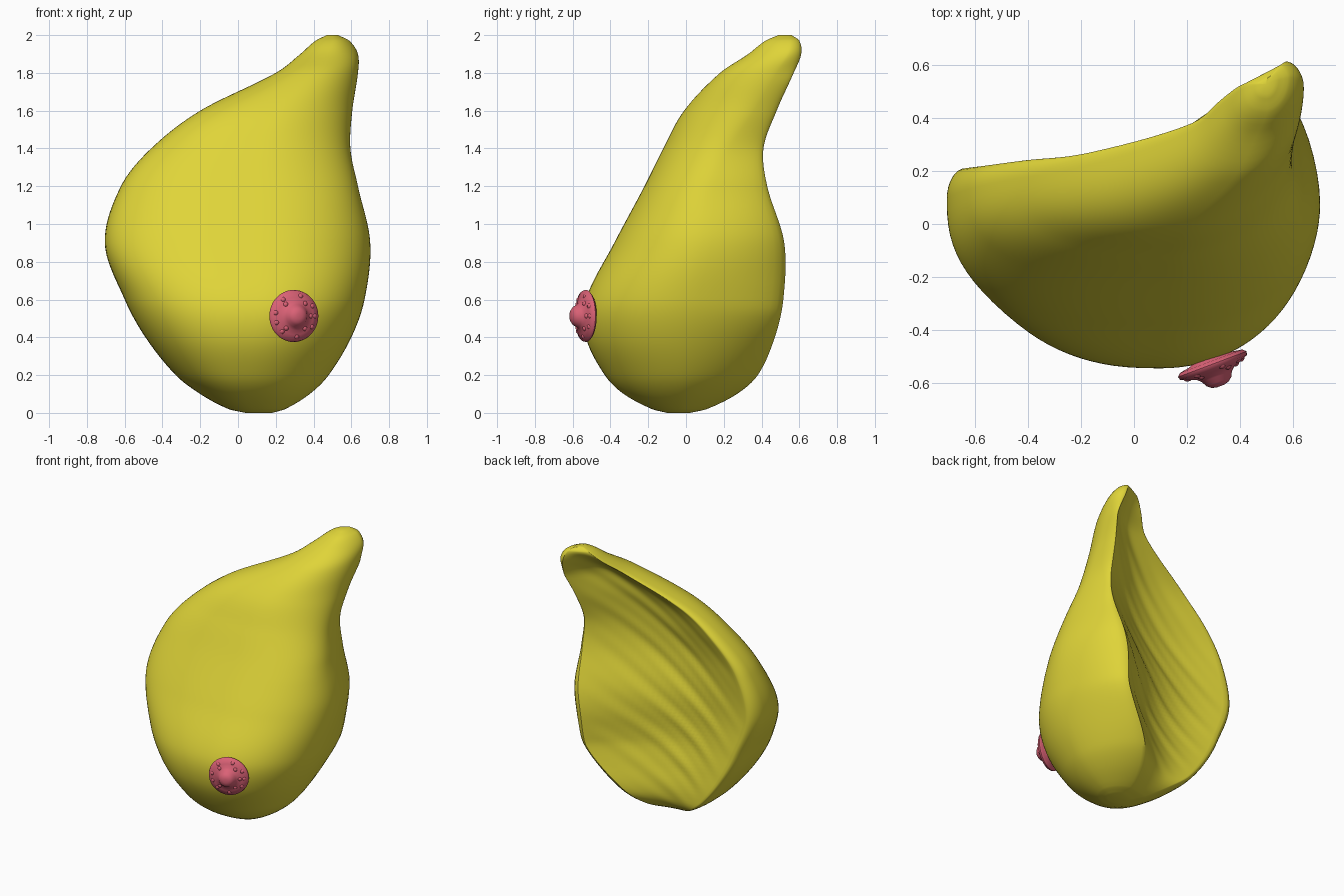
import bpy, bmesh, math
from mathutils import Vector, Matrix

if "Cube" in bpy.data.objects:
    bpy.data.objects.remove(bpy.data.objects["Cube"])


def material(name, rgb):
    m = bpy.data.materials.new(name)
    m.diffuse_color = (*rgb, 1)
    m.use_nodes = True
    m.node_tree.nodes["Principled BSDF"].inputs["Base Color"].default_value = m.diffuse_color
    return m


def make_object(name, bm, mat, angle):
    bmesh.ops.recalc_face_normals(bm, faces=bm.faces)
    me = bpy.data.meshes.new(name)
    bm.to_mesh(me)
    bm.free()
    me.materials.append(mat)
    ob = bpy.data.objects.new(name, me)
    bpy.context.collection.objects.link(ob)
    bpy.context.view_layer.objects.active = ob
    ob.select_set(True)
    bpy.ops.object.shade_smooth_by_angle(angle=math.radians(angle))
    ob.select_set(False)
    return ob


yellow = material("yellow", (0.74, 0.66, 0.04))
pink = material("pink", (0.70, 0.12, 0.18))

# Height sections: z, left x, right x, front y, front apex x, left rim y, right rim y, hollow depth
ROWS = [
    (0.00, 0.04, 0.18, -0.10, 0.11, -0.01, 0.02, 0.00),
    (0.02, -0.05, 0.25, -0.18, 0.10, 0.08, 0.11, 0.00),
    (0.10, -0.20, 0.38, -0.33, 0.07, 0.20, 0.27, 0.03),
    (0.20, -0.33, 0.48, -0.43, 0.06, 0.23, 0.38, 0.07),
    (0.40, -0.49, 0.60, -0.53, 0.08, 0.23, 0.47, 0.13),
    (0.60, -0.60, 0.67, -0.53, 0.11, 0.22, 0.515, 0.17),
    (0.90, -0.705, 0.70, -0.38, 0.12, 0.21, 0.52, 0.18),
    (1.20, -0.62, 0.635, -0.22, 0.12, 0.22, 0.43, 0.16),
    (1.40, -0.46, 0.595, -0.12, 0.13, 0.24, 0.41, 0.13),
    (1.60, -0.20, 0.605, -0.01, 0.20, 0.27, 0.48, 0.11),
    (1.80, 0.20, 0.635, 0.18, 0.38, 0.38, 0.57, 0.08),
    (1.90, 0.33, 0.635, 0.33, 0.46, 0.48, 0.61, 0.04),
    (1.97, 0.41, 0.59, 0.42, 0.50, 0.53, 0.60, 0.00),
    (2.00, 0.47, 0.53, 0.49, 0.50, 0.53, 0.56, 0.00),
]


def slope(i, k):
    a, b = ROWS[max(i - 1, 0)], ROWS[min(i + 1, len(ROWS) - 1)]
    return (b[k] - a[k]) / (b[0] - a[0])


def section(i, t):
    """Smooth (Hermite) blend between row i and row i + 1."""
    a, b = ROWS[i], ROWS[i + 1]
    h = b[0] - a[0]
    out = [a[0] + h * t]
    for k in range(1, 8):
        out.append((2*t**3 - 3*t*t + 1) * a[k] + (t**3 - 2*t*t + t) * h * slope(i, k)
                   + (3*t*t - 2*t**3) * b[k] + (t**3 - t*t) * h * slope(i + 1, k))
    return out


def ramp(z, z0, z1):
    t = min(1, max(0, (z - z0) / (z1 - z0)))
    return t * t * (3 - 2 * t)


def arc(c, rx, ry, a0, a1, n, e):
    """Superellipse arc around c, end point left out."""
    pts = []
    for j in range(n):
        a = math.radians(a0 + (a1 - a0) * j / n)
        s, co = math.sin(a), math.cos(a)
        pts.append((c[0] + rx * math.copysign(abs(s) ** e, s),
                    c[1] - ry * math.copysign(abs(co) ** e, co)))
    return pts


def ring(sec):
    z, xl, xr, yf, xf, yl, yr, depth = sec
    w = xr - xl
    wl = yf + (yl - yf) * 0.8                              # y of the widest points
    wr = yf + (yr - yf) * (0.52 + 0.22 * ramp(z, 1.1, 1.7))
    tuck = (0.15 - 0.10 * ramp(z, 0.7, 1.4) + 0.15 * ramp(z, 1.75, 1.95)
            + 0.33 * max(0, 1 - z / 0.55) ** 1.5)
    bl, br = (xl + 0.05 * w, yl), (xr - tuck * w, yr)      # back rim corners
    full = 0.82 - 0.05 * ramp(z, 0.4, 0.9)                 # left side is squarer
    pts = []
    # left flank, left front, right front
    for j in range(8):
        a = math.pi / 2 * j / 8
        pts.append((bl[0] + (xl - bl[0]) * math.sin(a), wl + (yl - wl) * math.cos(a)))
    pts += arc((xf, wl), xf - xl, wl - yf, -90, 0, 24, full)
    pts += arc((xf, wr), xr - xf, wr - yf, 0, 90, 24, 0.96 + 0.1 * ramp(z, 1.1, 1.7))
    # right flank
    for j in range(10):
        a = math.pi / 2 * j / 10
        pts.append((br[0] + (xr - br[0]) * math.cos(a) ** 1.2,
                    wr + (yr - wr) * math.sin(a) ** 1.2))
    # hollow back with slanting grooves
    for j in range(40):
        t = j / 40
        x = br[0] + (bl[0] - br[0]) * t
        dip = math.sin(math.pi * t)
        q = z - 0.85 * x
        wave = 0.006 * math.sin(27 * q + 3 * x) + 0.004 * math.sin(49 * q + 1)
        pts.append((x, yr + (yl - yr) * t - depth * dip
                    + wave * dip * min(1, depth * 5)))
    return [Vector((x, y, z)) for x, y in pts]


# Main body: stacked rings with closed ends
bm = bmesh.new()
sections = []
for i in range(len(ROWS) - 1):
    n = max(4, round((ROWS[i + 1][0] - ROWS[i][0]) / 0.022))
    sections += [section(i, j / n) for j in range(n)]
sections.append(list(ROWS[-1]))
loops = [[bm.verts.new(p) for p in ring(s)] for s in sections]
for a, b in zip(loops, loops[1:]):
    for j in range(len(a)):
        k = (j + 1) % len(a)
        bm.faces.new((a[j], a[k], b[k], b[j]))
for lp in (loops[0], loops[-1]):
    mid = bm.verts.new(sum((v.co for v in lp), Vector()) / len(lp))
    for j in range(len(lp)):
        bm.faces.new((lp[j], lp[(j + 1) % len(lp)], mid))
make_object("body_shell", bm, yellow, 50)

# Pink disc: lathed profile (radius, height), with a stem reaching into the body
PROFILE = [(0.05, -0.09), (0.08, -0.02), (0.125, -0.012), (0.138, 0.0), (0.134, 0.014),
           (0.10, 0.027), (0.075, 0.036), (0.060, 0.050), (0.050, 0.070), (0.034, 0.083),
           (0.015, 0.088)]
bm = bmesh.new()
N = 48
loops = [[bm.verts.new((r * math.cos(2 * math.pi * j / N), r * math.sin(2 * math.pi * j / N), h))
          for j in range(N)] for r, h in PROFILE]
for a, b in zip(loops, loops[1:]):
    for j in range(N):
        k = (j + 1) % N
        bm.faces.new((a[j], a[k], b[k], b[j]))
bm.faces.new(loops[0])
bm.faces.new(loops[-1])
# small soft bumps in two circles
for count, r, h, size in ((9, 0.108, 0.014, 0.016), (5, 0.082, 0.024, 0.016)):
    for j in range(count):
        a = 2 * math.pi * (j + 0.3 * math.sin(5 * j)) / count
        bmesh.ops.create_icosphere(bm, subdivisions=2, radius=size, matrix=Matrix.Translation(
            (r * math.cos(a), r * math.sin(a), h)))
disc = make_object("front_disc", bm, pink, 60)
disc.rotation_euler = Vector((0.35, -0.93, 0.0)).to_track_quat('Z', 'Y').to_euler()
disc.location = (0.295, -0.528, 0.513)
